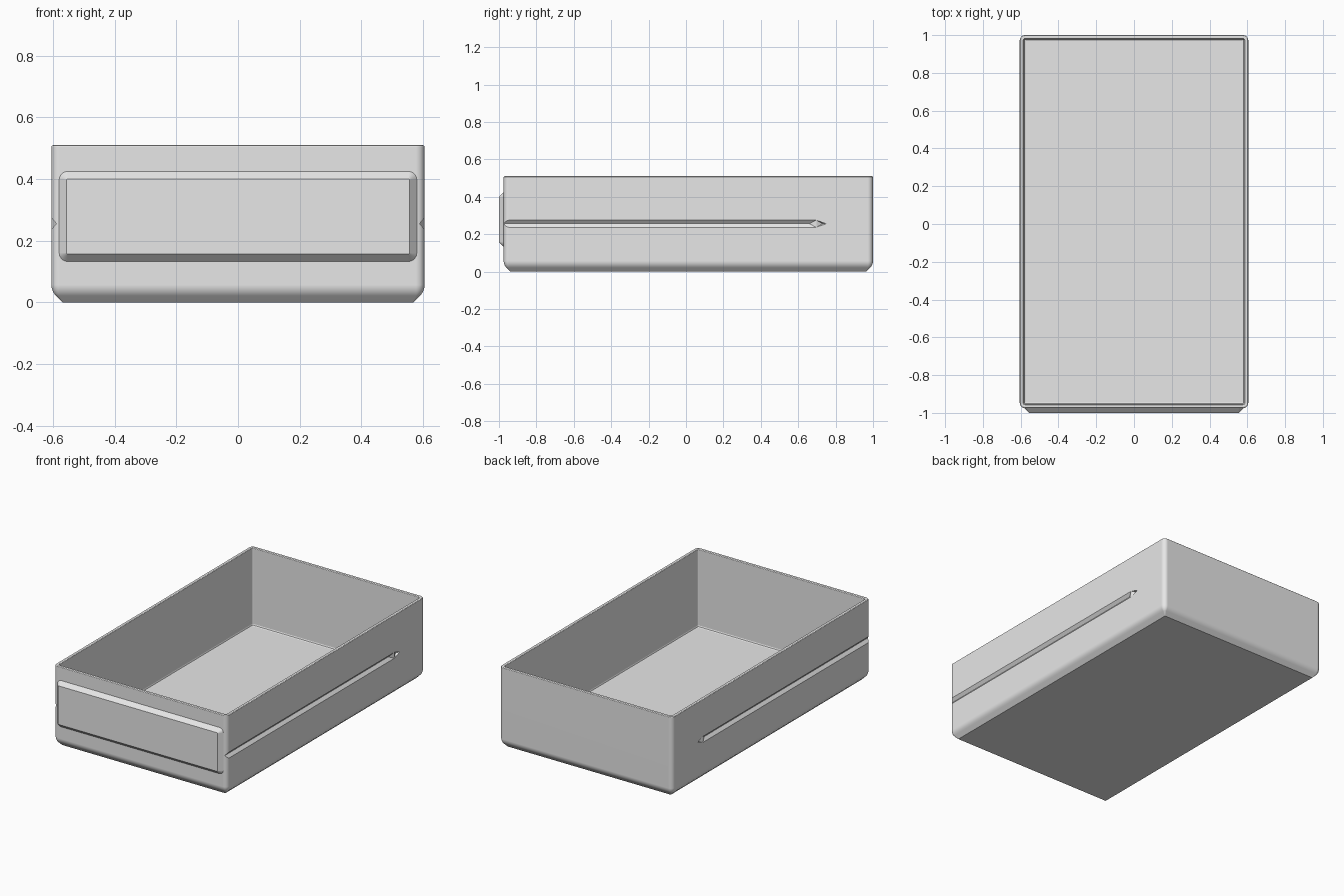
import bpy
import bmesh
from math import sin, cos, pi
from mathutils import Vector

if "Cube" in bpy.data.objects:
    bpy.data.objects.remove(bpy.data.objects["Cube"], do_unlink=True)

grey = bpy.data.materials.new("light_grey")
grey.use_nodes = True
grey.diffuse_color = (0.8, 0.8, 0.8, 1)
grey.node_tree.nodes["Principled BSDF"].inputs["Base Color"].default_value = (0.8, 0.8, 0.8, 1)

HALF_X, FRONT, BACK, HEIGHT = 0.605, -0.975, 1.0, 0.51
MID_Y, HALF_Y = (FRONT + BACK) / 2, (BACK - FRONT) / 2


def make_object(name, bm):
    bmesh.ops.recalc_face_normals(bm, faces=bm.faces)
    mesh = bpy.data.meshes.new(name)
    bm.to_mesh(mesh)
    bm.free()
    mesh.materials.append(grey)
    obj = bpy.data.objects.new(name, mesh)
    bpy.context.collection.objects.link(obj)
    return obj


def rounded_rect(half_w, half_h, radius, steps=6):
    points = []
    for quarter, (sx, sy) in enumerate([(1, 1), (-1, 1), (-1, -1), (1, -1)]):
        for i in range(steps + 1):
            a = (quarter + i / steps) * pi / 2
            points.append((sx * (half_w - radius) + radius * cos(a),
                           sy * (half_h - radius) + radius * sin(a)))
    return points


def loft(name, half_w, half_h, radius, profile, place):
    """Join rounded rectangles, each given as (inset, level), and cap both ends."""
    bm = bmesh.new()
    rings = []
    for inset, level in profile:
        outline = rounded_rect(half_w - inset, half_h - inset, max(radius - inset, 0.002))
        rings.append([bm.verts.new(place(u, v, level)) for u, v in outline])
    for a, b in zip(rings, rings[1:]):
        for i in range(len(a)):
            j = (i + 1) % len(a)
            bm.faces.new((a[i], a[j], b[j], b[i]))
    bm.faces.new(rings[0])
    bm.faces.new(rings[-1])
    return make_object(name, bm)


def finish(obj):
    bpy.ops.object.select_all(action='DESELECT')
    obj.select_set(True)
    bpy.context.view_layer.objects.active = obj
    for mod in list(obj.modifiers):
        bpy.ops.object.modifier_apply(modifier=mod.name)
    bpy.ops.object.shade_smooth_by_angle(angle=pi / 9)
    obj.modifiers.new("even_shading", 'WEIGHTED_NORMAL').keep_sharp = True


# Open tray: base, curved lower edge, rounded rim, inner walls and floor
wall, floor, rim, curve = 0.021, 0.02, 0.006, 0.05
profile = [(0.036, 0)]
for i in range(5):
    a = pi / 4 * (1 - i / 4)
    profile.append((curve * (1 - cos(a)), 0.057 - curve * sin(a)))
for start, centre in ((pi, rim), (pi / 2, wall - rim)):
    for i in range(4):
        a = start - i * pi / 6
        profile.append((centre + rim * cos(a), HEIGHT - rim + rim * sin(a)))
profile += [(wall, floor + 0.01), (wall + 0.003, floor + 0.003), (wall + 0.01, floor)]
tray = loft("drawer_tray", HALF_X, HALF_Y, 0.028, profile,
            lambda u, v, z: (u, MID_Y + v, z))

# V-shaped runner grooves with a detent bump and a pointed catch behind it
depth, half_groove, groove_z, over = 0.016, 0.019, 0.256, 0.005
grow = (depth + over) / depth


def cutter(name, side, points):
    bm = bmesh.new()
    for x, y, z in points:
        bm.verts.new((side * x, y, z))
    bmesh.ops.convex_hull(bm, input=bm.verts)
    return make_object(name, bm)


deep_x, outer_x = HALF_X - depth, HALF_X + over
spread = half_groove * grow
cutters = []
for side, label in ((1, "left"), (-1, "right")):
    groove = [(deep_x, FRONT - 0.01, groove_z), (deep_x, 0.66, groove_z)]
    for y in (FRONT - 0.01, 0.66 + 0.035 * grow):
        groove += [(outer_x, y, groove_z + s * spread) for s in (-1, 1)]
    apex = Vector((deep_x, 0.73, groove_z))
    mouth = [(HALF_X, 0.697, groove_z - half_groove),
             (HALF_X, 0.697, groove_z + half_groove), (HALF_X, 0.75, groove_z)]
    catch = [apex] + [apex + (Vector(p) - apex) * grow for p in mouth]
    cutters += [cutter(label + "_groove_cutter", side, groove),
                cutter(label + "_catch_cutter", side, catch)]

for c in cutters:
    c.hide_render = True
    mod = tray.modifiers.new(c.name, 'BOOLEAN')
    mod.operation, mod.solver, mod.object = 'DIFFERENCE', 'EXACT', c
finish(tray)
for c in cutters:
    bpy.data.objects.remove(c, do_unlink=True)

# Raised front panel with sloping edges
panel = loft("front_panel", 0.58, 0.146, 0.028,
             [(0, FRONT + 0.008), (0, FRONT), (0.024, -1.0)],
             lambda u, v, y: (u, y, 0.279 + v))
finish(panel)
